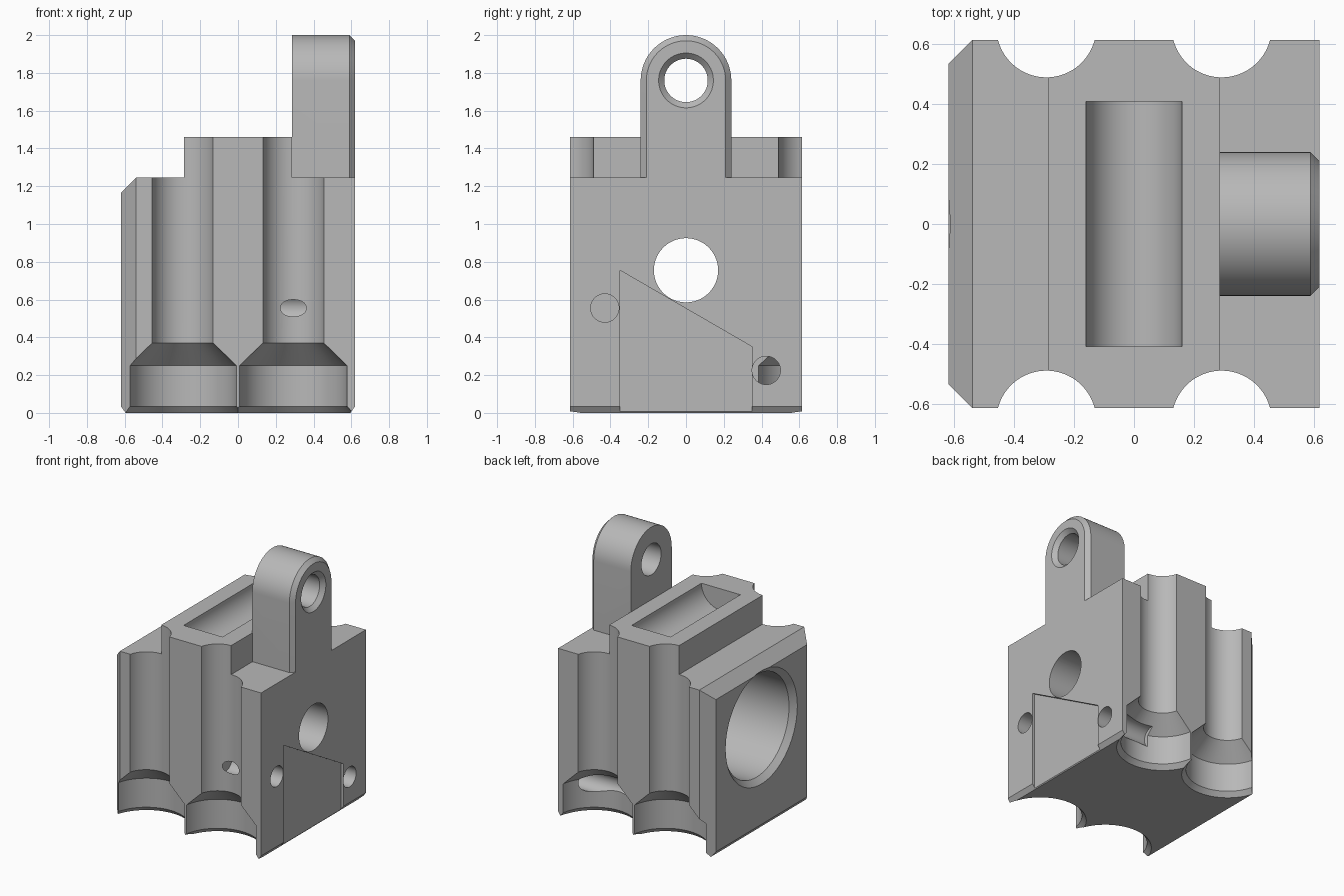
import bpy, bmesh, math
from mathutils import Vector

if "Cube" in bpy.data.objects:
    bpy.data.objects.remove(bpy.data.objects["Cube"], do_unlink=True)

grey = bpy.data.materials.new("plain_grey")
grey.use_nodes = True
grey.diffuse_color = (0.48, 0.48, 0.48, 1)
grey.node_tree.nodes["Principled BSDF"].inputs["Base Color"].default_value = grey.diffuse_color


def loft(name, rings):
    """Closed solid through rings that have equal point counts."""
    bm = bmesh.new()
    loops = [[bm.verts.new(p) for p in ring] for ring in rings]
    n = len(loops[0])
    for a, b in zip(loops, loops[1:]):
        for i in range(n):
            bm.faces.new((a[i], a[(i + 1) % n], b[(i + 1) % n], b[i]))
    bm.faces.new(loops[0][::-1])
    bm.faces.new(loops[-1])
    bmesh.ops.recalc_face_normals(bm, faces=bm.faces)
    mesh = bpy.data.meshes.new(name)
    bm.to_mesh(mesh)
    bm.free()
    mesh.materials.append(grey)
    obj = bpy.data.objects.new(name, mesh)
    bpy.context.collection.objects.link(obj)
    return obj


def turned(name, axis, center, profile, n=64):
    """Round solid along an axis; profile holds (position, radius) pairs."""
    k = "XYZ".index(axis)
    rings = []
    for pos, r in profile:
        ring = []
        for i in range(n):
            t = math.tau * (i + 0.5) / n
            p = Vector(center)
            p[k] = pos
            p[(k + 1) % 3] += r * math.cos(t)
            p[(k + 2) % 3] += r * math.sin(t)
            ring.append(p)
        rings.append(ring)
    return loft(name, rings)


def combine(tool, operation="DIFFERENCE"):
    """Join or cut the block with a tool, then drop the tool."""
    tool.hide_render = True
    mod = block.modifiers.new(tool.name, "BOOLEAN")
    mod.operation, mod.solver, mod.object = operation, "EXACT", tool
    bpy.context.view_layer.objects.active = block
    bpy.ops.object.modifier_apply(modifier=mod.name)
    bpy.data.objects.remove(tool, do_unlink=True)


S, D = 0.62, 0.615       # half width and half depth
TOP, STEP = 1.245, 1.46  # shoulder and raised centre heights
BORE_Z, EYE_Z = 0.755, 1.76

# Block with raised centre, sloped shoulder and bottom edge chamfers
outline = [(-S + 0.025, 0), (S - 0.025, 0), (S, 0.035), (S, TOP), (0.287, TOP),
           (0.287, STEP), (-0.287, STEP), (-0.287, TOP), (-S + 0.08, TOP),
           (-S, TOP - 0.08), (-S, 0.035)]
block = loft("machined_block", [[(x, y, z) for x, z in outline] for y in (-D, D)])


# Lug with rounded top and chamfered outer rim
def lug_ring(x, r):
    arc = [(x, r * math.cos(math.pi * i / 32), EYE_Z + r * math.sin(math.pi * i / 32))
           for i in range(33)]
    return arc + [(x, -r, TOP - 0.1), (x, r, TOP - 0.1)]


combine(loft("lug", [lug_ring(0.285, 0.24), lug_ring(S - 0.03, 0.24), lug_ring(S, 0.21)]), "UNION")

# Eye through the lug, countersunk outside
combine(turned("lug_eye", "X", (0, 0, EYE_Z),
               [(0.2, 0.115), (S - 0.03, 0.115), (S, 0.145), (S + 0.03, 0.175)]))

# Upright corner chamfers
for s in (-1, 1):
    corner = [(-S - 0.1, s * (D - 0.18)), (-S + 0.18, s * (D + 0.1)), (-S - 0.1, s * (D + 0.1))]
    combine(loft("corner_cutter", [[(x, y, z) for x, y in corner] for z in (-0.1, 1.6)]))

# Four bolt channels with wide, chamfered lower seats
for sx in (-1, 1):
    for sy in (-1, 1):
        combine(turned("bolt_channel", "Z", (sx * 0.293, sy * 0.657, 0),
                       [(-0.04, 0.328), (0, 0.318), (0.035, 0.288), (0.25, 0.288),
                        (0.37, 0.167), (1.6, 0.167)]))

# Main bore with chamfered mouth, and smaller through bore
combine(turned("main_bore", "X", (0, 0, BORE_Z),
               [(-S - 0.04, 0.46), (-S, 0.42), (-S + 0.04, 0.38), (0.29, 0.38)], 96))
combine(turned("rod_bore", "X", (0, 0, BORE_Z), [(0.1, 0.17), (S + 0.1, 0.17)]))

# Trough in the raised top
combine(turned("top_trough", "Y", (0, 0, STEP), [(-0.41, 0.16), (0.41, 0.16)]))

# Shallow slanted recess on the lug side
recess = [(-0.35, -0.1), (0.35, -0.1), (0.35, 0.35), (-0.35, BORE_Z)]
combine(loft("recess_cutter", [[(x, y, z) for y, z in recess] for x in (S - 0.02, S + 0.1)]))

# Two side ports
for y, z in ((-0.43, 0.555), (0.425, 0.225)):
    combine(turned("side_port", "X", (0, y, z), [(0.2, 0.075), (S + 0.1, 0.075)], 48))

bpy.ops.object.select_all(action="DESELECT")
block.select_set(True)
bpy.context.view_layer.objects.active = block
bpy.ops.object.shade_smooth_by_angle(angle=math.radians(25))
